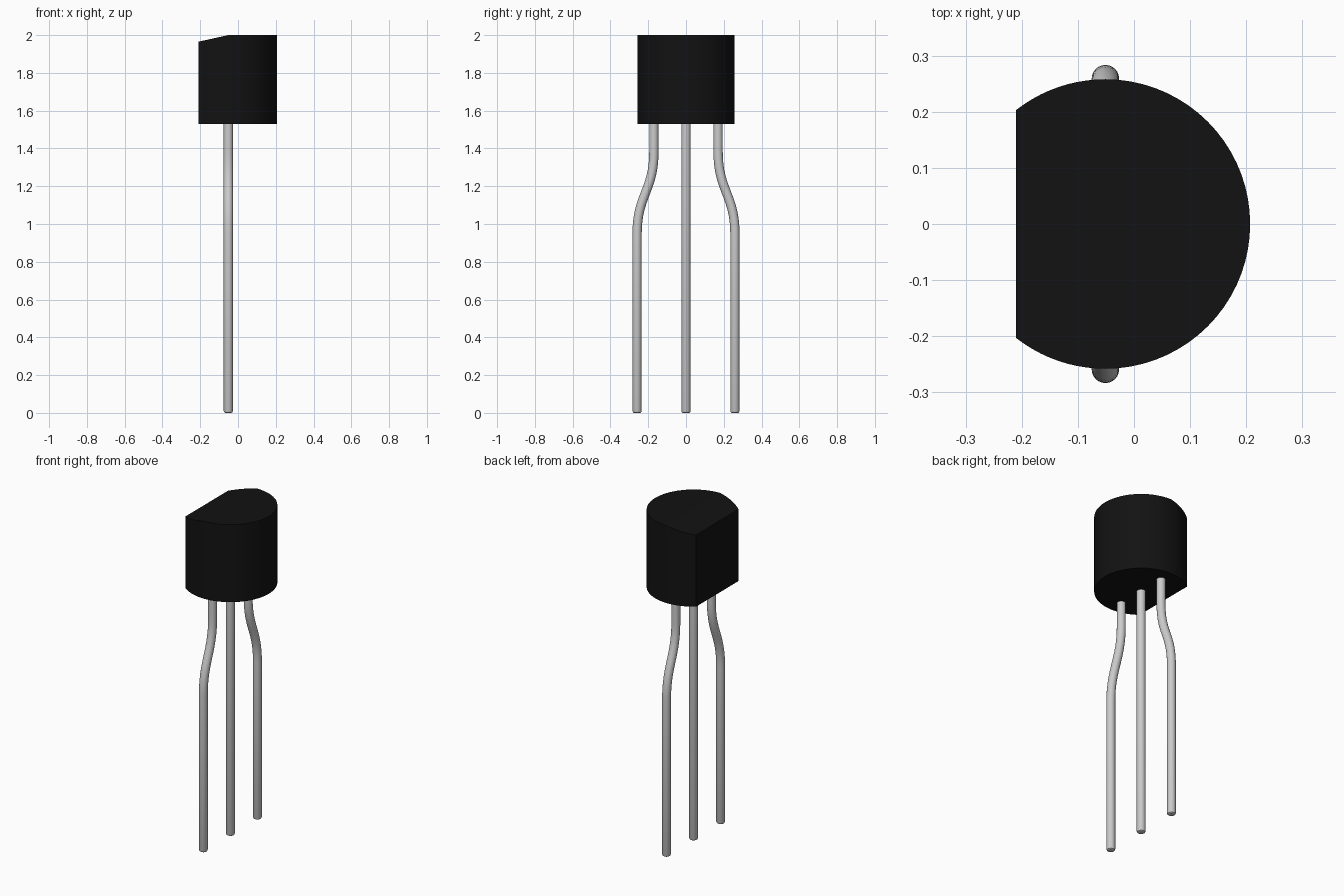
import bpy, bmesh, math
from mathutils import Vector

if "Cube" in bpy.data.objects:
    bpy.data.objects.remove(bpy.data.objects["Cube"])

CX, R = -0.051, 0.258          # case axis and radius
FLAT, Z0, Z1, ZF = -0.21, 1.53, 2.0, 1.965
LEG_R = 0.0245


def finish(name, bm, mat=None):
    bmesh.ops.recalc_face_normals(bm, faces=bm.faces)
    me = bpy.data.meshes.new(name)
    bm.to_mesh(me)
    bm.free()
    ob = bpy.data.objects.new(name, me)
    bpy.context.collection.objects.link(ob)
    if mat:
        me.materials.append(mat)
    bpy.ops.object.select_all(action='DESELECT')
    ob.select_set(True)
    bpy.context.view_layer.objects.active = ob
    bpy.ops.object.shade_smooth_by_angle(angle=math.radians(30))
    if name == "case":
        # the shallow top slope keeps a crisp crease
        for p in me.polygons:
            if abs(p.normal.z) > 0.5:
                p.use_smooth = False
    return ob


# Case: D-shaped prism whose top slopes down toward the flat side
black = bpy.data.materials.new("black_plastic")
black.diffuse_color = (0.006, 0.006, 0.006, 1)
black.use_nodes = True
black.node_tree.nodes["Principled BSDF"].inputs["Base Color"].default_value = black.diffuse_color
end = math.acos((FLAT - CX) / R)
half, side = math.pi / 2, 10
angles = [-end + (end - half) * i / side for i in range(side)]
angles += [-half + math.pi * i / 36 for i in range(37)]
angles += [half + (end - half) * i / side for i in range(1, side + 1)]
bm = bmesh.new()
low, top = [], []
for a in angles:
    x, y = CX + R * math.cos(a), R * math.sin(a)
    z = Z1 - (Z1 - ZF) * max(0, CX - x) / (CX - FLAT)
    low.append(bm.verts.new((x, y, Z0)))
    top.append(bm.verts.new((x, y, z)))
n = len(angles)
for i in range(n):
    j = (i + 1) % n
    bm.faces.new((low[i], low[j], top[j], top[i]))
bm.faces.new(low[::-1])
bm.faces.new(top[side:side + 37])
bm.faces.new(top[:side + 1] + top[side + 36:])
finish("case", bm, black)


# Legs: round wire swept down a path in the y-z plane, ends slightly rounded
def leg(name, y_top, y_low):
    path = [(y_top, Z0 + 0.005, 1)]
    za, zb, h, steps = 1.38, 0.95, 0.2, 16
    if y_top != y_low:
        for i in range(steps + 1):
            t = i / steps
            s = 1 - t
            b = (s**3, 3 * s * s * t, 3 * s * t * t, t**3)
            path.append(((b[0] + b[1]) * y_top + (b[2] + b[3]) * y_low,
                         b[0] * za + b[1] * (za - h) + b[2] * (zb + h) + b[3] * zb, 1))
    path += [(y_low, 0.01, 1), (y_low, 0.003, 0.88), (y_low, 0, 0.68)]
    bm = bmesh.new()
    rings, seg = [], 24
    for k, (y, z, r) in enumerate(path):
        p, q = path[max(k - 1, 0)], path[min(k + 1, len(path) - 1)]
        d = Vector((0, q[0] - p[0], q[1] - p[1])).normalized()
        side_v = d.cross(Vector((1, 0, 0)))
        c = Vector((CX, y, z))
        rings.append([bm.verts.new(c + LEG_R * r * (
            math.cos(2 * math.pi * i / seg) * Vector((1, 0, 0))
            + math.sin(2 * math.pi * i / seg) * side_v)) for i in range(seg)])
    for a, b in zip(rings, rings[1:]):
        for i in range(seg):
            j = (i + 1) % seg
            bm.faces.new((a[i], a[j], b[j], b[i]))
    bm.faces.new(rings[0])
    bm.faces.new(rings[-1])
    finish(name, bm)


leg("middle_leg", 0, 0)
for name, s in (("front_leg", -1), ("back_leg", 1)):
    leg(name, s * 0.17, s * 0.259)
